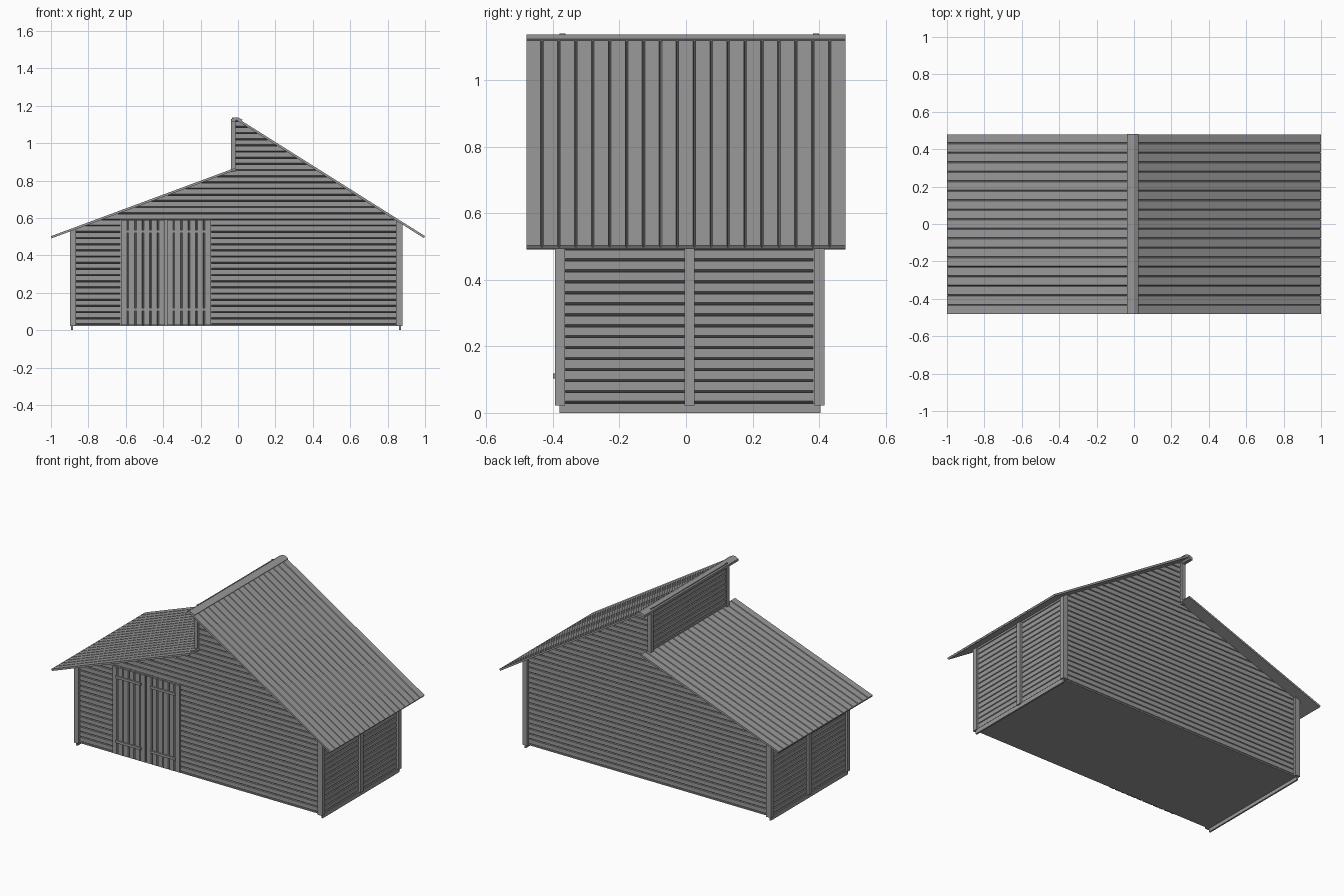
import bpy, bmesh
from mathutils import Vector as V

cube = bpy.data.objects.get("Cube")
if cube:
    bpy.data.objects.remove(cube)

wood = bpy.data.materials.new("weathered grey wood")
wood.use_nodes = True
GREY = (0.32, 0.32, 0.32, 1)
wood.diffuse_color = GREY
wood.node_tree.nodes["Principled BSDF"].inputs["Base Color"].default_value = GREY


def finish(name, bm):
    bmesh.ops.recalc_face_normals(bm, faces=bm.faces)
    mesh = bpy.data.meshes.new(name)
    bm.to_mesh(mesh)
    bm.free()
    mesh.materials.append(wood)
    obj = bpy.data.objects.new(name, mesh)
    bpy.context.collection.objects.link(obj)
    return obj


def prism(name, origin, u, v, n, length, outline, clips=()):
    """Extrude an outline in the v/n plane along u, then trim it by planes."""
    bm = bmesh.new()
    ends = [[bm.verts.new(origin + u * a + v * b + n * h) for b, h in outline]
            for a in (0, length)]
    for ring in ends:
        bm.faces.new(ring)
    count = len(outline)
    for i in range(count):
        j = (i + 1) % count
        bm.faces.new((ends[0][i], ends[0][j], ends[1][j], ends[1][i]))
    bmesh.ops.recalc_face_normals(bm, faces=bm.faces)
    for point, normal in clips:
        bmesh.ops.bisect_plane(bm, geom=bm.verts[:] + bm.edges[:] + bm.faces[:],
                               plane_co=point, plane_no=normal, clear_outer=True)
    return finish(name, bm)


def box(name, x0, x1, y0, y1, z0, z1, clips=()):
    return prism(name, V((x0, y0, z0)), X, Y, Z, x1 - x0,
                 [(0, 0), (y1 - y0, 0), (y1 - y0, z1 - z0), (0, z1 - z0)], clips)


def siding(count, pitch, lip=0.007, depth=0.012, back=0.018):
    """Boards whose lower lip slants back to the board beneath."""
    pts = []
    for i in range(count):
        pts += [(i * pitch, -depth), (i * pitch + lip, 0), ((i + 1) * pitch, 0)]
    return pts + [(count * pitch, -back), (0, -back)]


def boards(count, width, pitch, depth, back):
    """Flat boards with narrow slant-sided grooves between them."""
    pts = []
    slant = (pitch - width) * 0.4
    for i in range(count):
        b = i * pitch
        pts += [(b, 0), (b + width, 0)]
        if i < count - 1:
            pts += [(b + width + slant, -depth), (b + pitch - slant, -depth)]
    return pts + [(pts[-1][0], -back), (0, -back)]


X, Y, Z = V((1, 0, 0)), V((0, 1, 0)), V((0, 0, 1))
LEFT, RIGHT, FRONT, BACK = -0.885, 0.865, -0.38, 0.40
STEP = -0.03
BASE, PITCH = 0.028, 0.033

# Roof lines: eave and upper end of each slope
low_eave, low_top = V((-1, 0, 0.503)), V((-0.015, 0, 0.868))
high_eave, high_top = V((1, 0, 0.503)), V((0, 0, 1.132))


def roof(name, eave, top):
    slope = top - eave
    run = slope.normalized()
    normal = run.cross(Y)
    if normal.z < 0:
        normal = -normal
    prism(name, eave - Y * 0.48, run, Y, normal, slope.length,
          boards(19, 0.043, 0.0509, 0.007, 0.012))
    return (eave - normal * 0.009, normal)


low_clip = roof("low_roof", low_eave, low_top)
high_clip = roof("high_roof", high_eave, high_top)

# Ridge cap
prism("ridge_cap", V((0, -0.48, 0)), Y, X, Z, 0.96,
      [(-0.038, 1.113), (-0.038, 1.127), (-0.018, 1.138), (0, 1.138),
       (0.024, 1.125), (0.018, 1.116), (-0.005, 1.126), (-0.02, 1.113)])

# Gable walls, in a low and a high part
for side, y, n in (("front", FRONT, -Y), ("back", BACK, Y)):
    prism(side + "_wall_low", V((LEFT, y, BASE)), X, Z, n, STEP - LEFT,
          siding(26, PITCH), [low_clip])
    prism(side + "_wall_high", V((STEP, y, BASE)), X, Z, n, RIGHT - STEP,
          siding(34, PITCH), [high_clip])

# End walls with middle posts, corner posts and sills
for side, x, n, clip, rows in (("left", RIGHT, X, high_clip, 17),
                               ("right", LEFT, -X, low_clip, 16)):
    s = n.x
    prism(side + "_end_wall", V((x, FRONT, BASE)), Y, Z, n, BACK - FRONT,
          siding(rows, PITCH), [clip])
    x0, x1 = sorted((x - s * 0.02, x + s * 0.014))
    for post, y0, y1 in (("front_corner", -0.394, -0.364),
                         ("middle", -0.005, 0.026),
                         ("back_corner", 0.386, 0.416)):
        box(side + "_" + post + "_post", x0, x1, y0, y1, 0.022, 0.65, [clip])
    x0, x1 = sorted((x - s * 0.003, x + s * 0.007))
    box(side + "_sill", x0, x1, -0.38, 0.405, 0, 0.028)

# Floor
box("floor", LEFT, RIGHT, FRONT, BACK, 0.022, 0.03)

# Wall between the two roofs, with end trims
prism("upper_wall", V((STEP, FRONT, 0.84)), Y, Z, -X, BACK - FRONT,
      siding(9, PITCH), [high_clip])
for side, y0, y1 in (("front", -0.392, -0.362), ("back", 0.384, 0.414)):
    box(side + "_upper_trim", -0.038, -0.014, y0, y1, 0.845, 1.118)

# Double door with straps
box("door_backing", -0.63, -0.142, -0.382, -0.37, BASE, 0.592)
for side, x in (("right", -0.625), ("left", -0.379)):
    prism(side + "_door", V((x, -0.392, BASE)), Z, X, -Y, 0.562,
          boards(6, 0.031, 0.0405, 0.009, 0.012))
    for level, z in (("lower", 0.103), ("upper", 0.52)):
        box(side + "_door_" + level + "_strap", x + 0.028, x + 0.208,
            -0.4, -0.39, z, z + 0.016)
